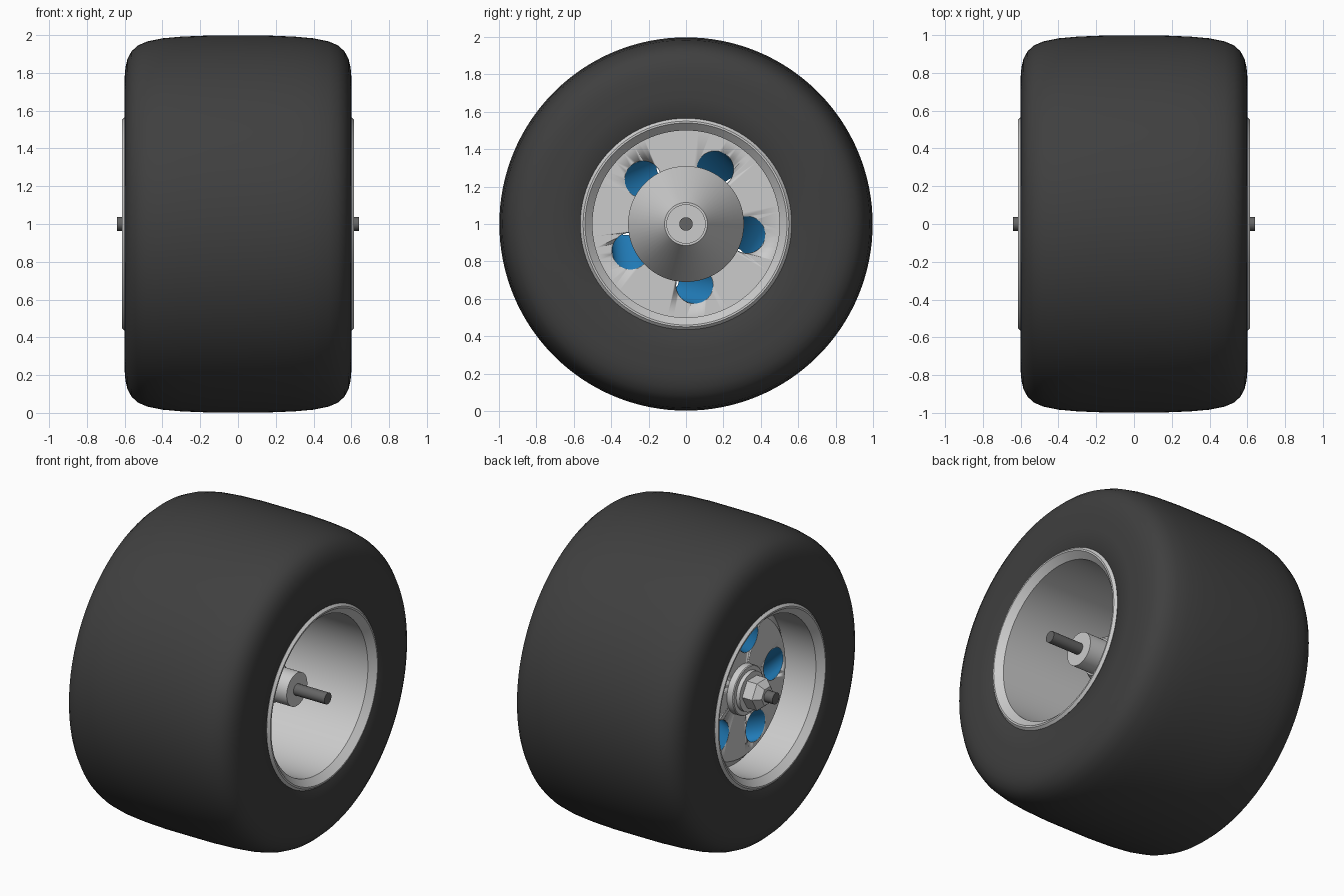
import bpy, bmesh
from math import sin, cos, pi, radians
from mathutils import Vector

if "Cube" in bpy.data.objects:
    bpy.data.objects.remove(bpy.data.objects["Cube"])

HUB = Vector((0, 0, 1))


def material(name, rgb):
    m = bpy.data.materials.new(name)
    m.diffuse_color = (*rgb, 1)
    m.use_nodes = True
    m.node_tree.nodes["Principled BSDF"].inputs["Base Color"].default_value = m.diffuse_color
    return m


RUBBER = material("rubber", (0.05, 0.05, 0.05))
STEEL = material("dark_steel", (0.13, 0.13, 0.13))
BLUE = material("blue", (0.015, 0.2, 0.48))


def finish(name, bm, mat=None, angle=30):
    me = bpy.data.meshes.new(name)
    bm.to_mesh(me)
    bm.free()
    ob = bpy.data.objects.new(name, me)
    bpy.context.collection.objects.link(ob)
    ob.location = HUB
    if mat:
        me.materials.append(mat)
    bpy.ops.object.select_all(action='DESELECT')
    ob.select_set(True)
    bpy.context.view_layer.objects.active = ob
    bpy.ops.object.shade_smooth_by_angle(angle=radians(angle))
    return ob


def lathe(name, profile, mat=None, seg=96, closed=False, angle=30):
    """Revolve (x, radius) points around the wheel axis."""
    bm = bmesh.new()
    rings = [[bm.verts.new((x, r * cos(2 * pi * i / seg), r * sin(2 * pi * i / seg)))
              for i in range(seg)] for x, r in profile]
    pairs = list(zip(rings, rings[1:]))
    if closed:
        pairs.append((rings[-1], rings[0]))
    for a, b in pairs:
        for i in range(seg):
            j = (i + 1) % seg
            bm.faces.new((a[i], a[j], b[j], b[i]))
    bmesh.ops.remove_doubles(bm, verts=bm.verts[:], dist=1e-5)
    bmesh.ops.recalc_face_normals(bm, faces=bm.faces[:])
    return finish(name, bm, mat, angle)


def mirrored(half):
    return half + [(-x, r) for x, r in reversed(half)]


def tunnels(name, radius, t0, t1, capped, mat=None, seg=32):
    """Five slanted tubes running through the wheel disc."""
    bm = bmesh.new()
    for k in range(5):
        a, b = radians(62 + 72 * k), radians(29 + 72 * k)
        p = Vector((-0.22, 0.33 * cos(a), 0.33 * sin(a)))
        q = Vector((-0.40, 0.32 * cos(b), 0.32 * sin(b)))
        ends = []
        for t in (t0, t1):
            c = p.lerp(q, t)
            ends.append([bm.verts.new(c + Vector((0, radius * cos(2 * pi * i / seg),
                                                  radius * sin(2 * pi * i / seg))))
                         for i in range(seg)])
        for i in range(seg):
            j = (i + 1) % seg
            bm.faces.new((ends[0][i], ends[0][j], ends[1][j], ends[1][i]))
        if capped:
            bm.faces.new(ends[0])
            bm.faces.new(ends[1])
    bmesh.ops.recalc_face_normals(bm, faces=bm.faces[:])
    if not capped:
        # open linings: face the inside of each tunnel
        for f in bm.faces:
            c = f.calc_center_median()
            t = (c.x + 0.22) / -0.18
            axis = min((Vector((-0.22, 0.33 * cos(radians(62 + 72 * k)), 0.33 * sin(radians(62 + 72 * k)))).lerp(
                Vector((-0.40, 0.32 * cos(radians(29 + 72 * k)), 0.32 * sin(radians(29 + 72 * k)))), t)
                for k in range(5)), key=lambda v: (v - c).length)
            if f.normal.dot(axis - c) < 0:
                f.normal_flip()
    return finish(name, bm, mat)


# Tyre
lathe("tyre", mirrored([(0.57, 0.53), (0.595, 0.56), (0.6, 0.68), (0.6, 0.78), (0.596, 0.83),
                        (0.585, 0.875), (0.563, 0.915), (0.53, 0.945), (0.48, 0.967),
                        (0.4, 0.983), (0.3, 0.992), (0.15, 0.998)]),
      RUBBER, seg=128, closed=True, angle=40)

# Rim barrel with a bevelled lip on both sides
lathe("rim", mirrored([(0.57, 0.53), (0.6, 0.565), (0.615, 0.55), (0.615, 0.54), (0.575, 0.5)]),
      closed=True, angle=25)

# Wheel disc, pierced by slanted holes with a blue lining
disc = lathe("wheel_disc", [(-0.22, 0), (-0.22, 0.505), (-0.34, 0.505), (-0.40, 0.44), (-0.40, 0)])
cutter = tunnels("hole_cutter", 0.1, -0.3, 1.3, True)
cutter.hide_render = True
cutter.hide_viewport = True
cut = disc.modifiers.new("holes", 'BOOLEAN')
cut.operation = 'DIFFERENCE'
cut.solver = 'EXACT'
cut.object = cutter
tunnels("hole_linings", 0.0985, 0, 1, False, BLUE)

# Conical hub and boss on the inner side
lathe("hub_cone", [(0.42, 0), (0.42, 0.105), (0.28, 0.105), (0.28, 0.115), (-0.04, 0.31),
                   (-0.06, 0.31), (-0.06, 0.16), (-0.22, 0.16)], seg=64)

# Stepped washer and hexagonal nut on the outer side
lathe("washer", [(-0.39, 0.155), (-0.44, 0.155), (-0.445, 0.15), (-0.445, 0.125),
                 (-0.47, 0.125), (-0.47, 0)], seg=64)
lathe("wheel_nut", [(-0.47, 0), (-0.47, 0.1), (-0.54, 0.1), (-0.58, 0.06), (-0.58, 0)],
      seg=6, angle=5)

# Axle
lathe("axle", mirrored([(0.64, 0), (0.64, 0.036)]), STEEL, seg=32)
